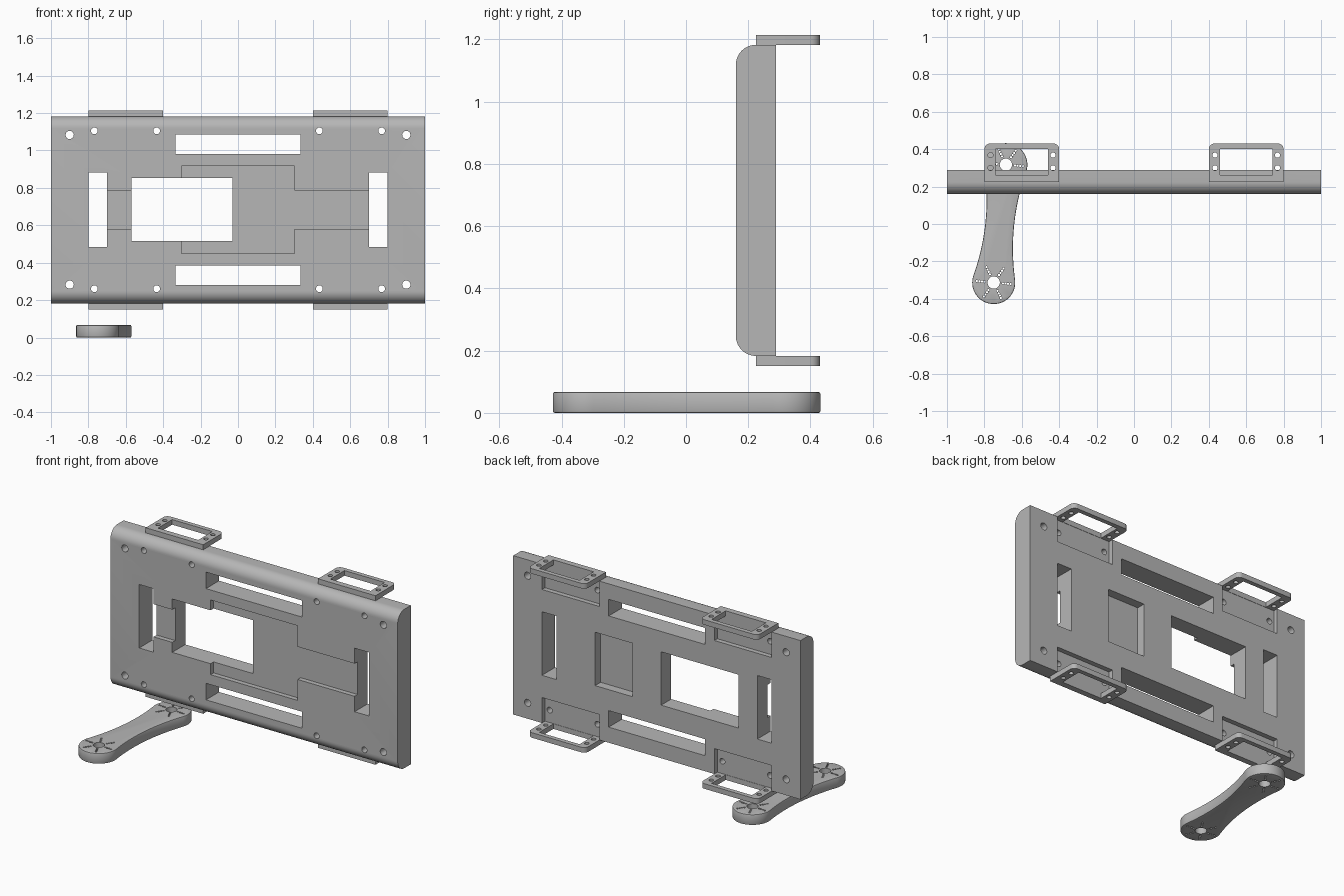
import bpy, bmesh, math
from mathutils import Vector

if "Cube" in bpy.data.objects:
    bpy.data.objects.remove(bpy.data.objects["Cube"], do_unlink=True)

grey = bpy.data.materials.new("plain_grey")
grey.use_nodes = True
COLOR = (0.47, 0.47, 0.47, 1)
grey.diffuse_color = COLOR
grey.node_tree.nodes["Principled BSDF"].inputs["Base Color"].default_value = COLOR

# Maps outline coordinates (a, b) and depth d to x, y, z for each extrusion axis
PLACE = {"x": lambda a, b, d: (d, a, b),
         "y": lambda a, b, d: (a, d, b),
         "z": lambda a, b, d: (a, b, d)}


def add_prism(bm, outline, axis, lo, hi):
    ends = [[bm.verts.new(PLACE[axis](a, b, d)) for a, b in outline] for d in (lo, hi)]
    bm.faces.new(ends[0])
    bm.faces.new(ends[1])
    n = len(outline)
    for i in range(n):
        j = (i + 1) % n
        bm.faces.new((ends[0][i], ends[0][j], ends[1][j], ends[1][i]))


def solid(name, prisms):
    bm = bmesh.new()
    for p in prisms:
        add_prism(bm, *p)
    bmesh.ops.recalc_face_normals(bm, faces=bm.faces)
    mesh = bpy.data.meshes.new(name)
    bm.to_mesh(mesh)
    bm.free()
    mesh.materials.append(grey)
    ob = bpy.data.objects.new(name, mesh)
    bpy.context.scene.collection.objects.link(ob)
    return ob


def bake(ob):
    bpy.context.view_layer.update()
    graph = bpy.context.evaluated_depsgraph_get()
    mesh = bpy.data.meshes.new_from_object(ob.evaluated_get(graph))
    ob.modifiers.clear()
    ob.data = mesh


def cut(ob, prisms):
    cutter = solid("cutter", prisms)
    cutter.hide_render = True
    mod = ob.modifiers.new("cut", "BOOLEAN")
    mod.operation, mod.solver, mod.object = "DIFFERENCE", "EXACT", cutter
    bake(ob)
    bpy.data.objects.remove(cutter, do_unlink=True)


def smooth(ob):
    ob.data.shade_smooth()
    ob.data.set_sharp_from_angle(angle=math.radians(35))


def rect(a0, a1, b0, b1):
    return [(a0, b0), (a1, b0), (a1, b1), (a0, b1)]


def arc(a, b, r, start, end, n):
    angles = [math.radians(start + (end - start) * i / n) for i in range(n + 1)]
    return [(a + r * math.cos(t), b + r * math.sin(t)) for t in angles]


def circle(a, b, r, n=24):
    return arc(a, b, r, 0, 360, n)[:-1]


BOTTOM, TOP = 0.183, 1.183
MID = (BOTTOM + TOP) / 2
FRONT, BACK, SEAT = 0.16, 0.29, 0.225
R = 0.065
THROUGH = ("y", 0, 0.6)

# Main plate with rounded long front edges
profile = ([(BACK, BOTTOM), (BACK, TOP)]
           + arc(FRONT + R, TOP - R, R, 90, 180, 12)
           + arc(FRONT + R, BOTTOM + R, R, 180, 270, 12))
plate = solid("main_plate", [(profile, "x", -1, 1)])

# Shallow cross-shaped recess on the front
xs, xl, zs, zl = 0.303, 0.75, 0.103, 0.235
cross = [(-xl, -zs), (-xs, -zs), (-xs, -zl), (xs, -zl), (xs, -zs), (xl, -zs),
         (xl, zs), (xs, zs), (xs, zl), (-xs, zl), (-xs, zs), (-xl, zs)]
cut(plate, [([(x, z + MID) for x, z in cross], "y", 0, FRONT + 0.03)])

# Window, slots, screw holes
cuts = [(rect(-0.57, -0.03, 0.517, 0.853), *THROUGH)]
for s in (-1, 1):
    x = 0.75 * s
    z = MID + 0.35 * s
    cuts.append((rect(x - 0.05, x + 0.05, MID - 0.2, MID + 0.2), *THROUGH))
    cuts.append((rect(-0.335, 0.335, z - 0.052, z + 0.052), *THROUGH))
    for t in (-1, 1):
        cuts.append((circle(0.9 * s, MID + 0.4 * t, 0.022), *THROUGH))
        for x in (0.435, 0.768):
            cuts.append((circle(x * s, MID + 0.422 * t, 0.018), *THROUGH))
cut(plate, cuts)

# Blind pocket and bracket seats on the back
pockets = [(rect(0.17, 0.43, 0.517, 0.853), "y", BACK - 0.055, 0.5)]
for s in (-1, 1):
    for t in (-1, 1):
        x0, x1 = sorted((0.4 * s, 0.8 * s))
        z0, z1 = sorted((MID + 0.34 * t, MID + 0.6 * t))
        pockets.append((rect(x0, x1, z0, z1), "y", SEAT, 0.5))
cut(plate, pockets)
smooth(plate)


# Angle brackets: a pierced shelf on a leg screwed into its seat
def bracket(name, s, t):
    cx = 0.6 * s
    edge = MID + 0.5 * t
    z0, z1 = sorted((edge, edge + 0.032 * t))
    outline = ([(cx - 0.2, SEAT), (cx + 0.2, SEAT)]
               + arc(cx + 0.17, 0.4, 0.03, 0, 90, 6)
               + arc(cx - 0.17, 0.4, 0.03, 90, 180, 6))
    shelf = solid(name + "_shelf", [(outline, "z", z0, z1)])
    holes = [(rect(cx - 0.14, cx + 0.14, 0.262, 0.402), "z", -1, 2)]
    for dx in (-0.167, 0.167):
        for y in (0.3, 0.368):
            holes.append((circle(cx + dx, y, 0.014, 16), "z", -1, 2))
    cut(shelf, holes)
    smooth(shelf)

    z0, z1 = sorted((edge, MID + 0.34 * t))
    leg = solid(name + "_leg", [(rect(cx - 0.2, cx + 0.2, z0, z1), "y", SEAT, 0.26)])
    cut(leg, [(circle(x * s, MID + 0.422 * t, 0.018), *THROUGH) for x in (0.435, 0.768)])
    smooth(leg)


for s, side in ((-1, "right"), (1, "left")):
    for t, level in ((-1, "lower"), (1, "upper")):
        bracket(f"{level}_{side}_bracket", s, t)

# Waisted lever arm: round ends joined by concave sides
start, end = Vector((-0.75, -0.313)), Vector((-0.685, 0.317))
along = (end - start).normalized()
across = Vector((-along.y, along.x))
length = (end - start).length
END_R, WAIST = 0.115, 0.077
half = length / 2
side_r = (half ** 2 + WAIST ** 2 - END_R ** 2) / (2 * (END_R - WAIST))
off = side_r + WAIST
touch = math.degrees(math.atan2(off, half))
local = (arc(0, 0, END_R, touch, 360 - touch, 32)
         + arc(half, -off, side_r, 180 - touch, touch, 16)[1:-1]
         + arc(length, 0, END_R, touch - 180, 180 - touch, 32)
         + arc(half, off, side_r, -touch, touch - 180, 16)[1:-1])
outline = [tuple(start + along * u + across * v) for u, v in local]
arm = solid("lever_arm", [(outline, "z", 0, 0.067)])
bevel = arm.modifiers.new("bevel", "BEVEL")
bevel.width, bevel.segments, bevel.limit_method = 0.006, 2, "ANGLE"
bevel.angle_limit = math.radians(40)
bake(arm)

# Hub bores with six radiating rows of pin holes
holes = []
for hub in (start, end):
    holes.append((circle(hub.x, hub.y, 0.033), "z", -1, 1))
    for k in range(6):
        a = math.radians(55 + 60 * k)
        for d in (0.049, 0.063, 0.077, 0.091):
            holes.append((circle(hub.x + d * math.cos(a), hub.y + d * math.sin(a), 0.006, 8),
                          "z", -1, 1))
cut(arm, holes)
smooth(arm)
